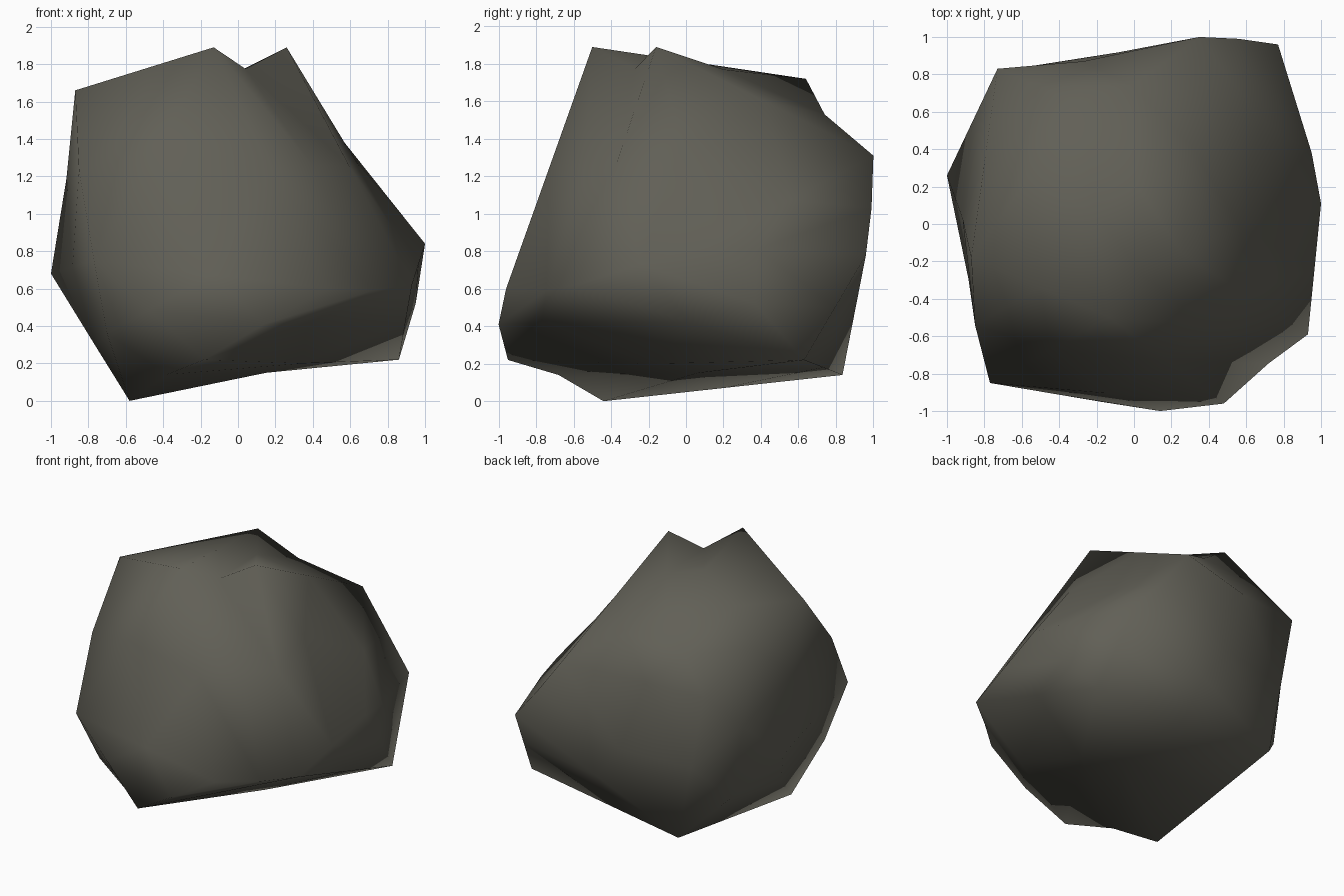
import bpy, bmesh
from mathutils import Vector

if "Cube" in bpy.data.objects:
    bpy.data.objects.remove(bpy.data.objects["Cube"])

# Main corners of the boulder
corners = [
    (-.13, -.50, 1.89), (.26, -.16, 1.89), (-.28, .64, 1.72), (-.87, -.18, 1.66),   # top
    (.35, 1.0, 1.31), (-.73, .83, 1.26),                                            # back
    (-.77, -.85, .75), (-1.0, .26, .68), (1.0, .11, .84), (.77, .96, .78),          # waist
    (.48, -.96, .60), (.93, -.59, .62),                                             # front
    (-.18, -.95, .22), (-.58, -.44, 0), (.86, .63, .22), (-.52, .835, .14),         # underside
]

# Edge midpoints that are worn in or bulge out
worn = [
    (.04, -.27, 1.775), (.02, .20, 1.77),                         # notch and top ridge
    (.57, -.02, 1.38), (-.01, .74, 1.53), (.95, .38, .81),        # right shoulder
    (.56, .99, 1.03), (-.27, .87, 1.27),                          # back
    (-.85, -.54, 1.23), (-.917, .03, 1.19), (-.78, .57, .41),     # left side
    (.14, -1.0, .41), (.72, -.745, .59), (.95, .37, .52),         # front and right foot
    (.15, .06, .15), (-.70, -.67, .36), (-.38, -.68, .14),        # underside
    (-.76, -.06, .29), (.34, -.16, .20),
]

bm = bmesh.new()
for c in corners:
    bm.verts.new(c)
bmesh.ops.convex_hull(bm, input=bm.verts)
bmesh.ops.triangulate(bm, faces=bm.faces)
old = set(bm.verts)
bmesh.ops.subdivide_edges(bm, edges=bm.edges, cuts=1, use_grid_fill=True)
mids = [v for v in bm.verts if v not in old]
for w in worn:
    w = Vector(w)
    v = min(mids, key=lambda m: (m.co - w).length)
    if (v.co - w).length < .19:
        v.co = w
        mids.remove(v)
bmesh.ops.triangulate(bm, faces=bm.faces)
bmesh.ops.recalc_face_normals(bm, faces=bm.faces)
for f in bm.faces:
    f.smooth = True

mesh = bpy.data.meshes.new("boulder")
bm.to_mesh(mesh)
bm.free()
stone = bpy.data.materials.new("grey stone")
stone.diffuse_color = (.12, .116, .094, 1)
stone.use_nodes = True
stone.node_tree.nodes["Principled BSDF"].inputs["Base Color"].default_value = stone.diffuse_color
mesh.materials.append(stone)
bpy.context.collection.objects.link(bpy.data.objects.new("boulder", mesh))
